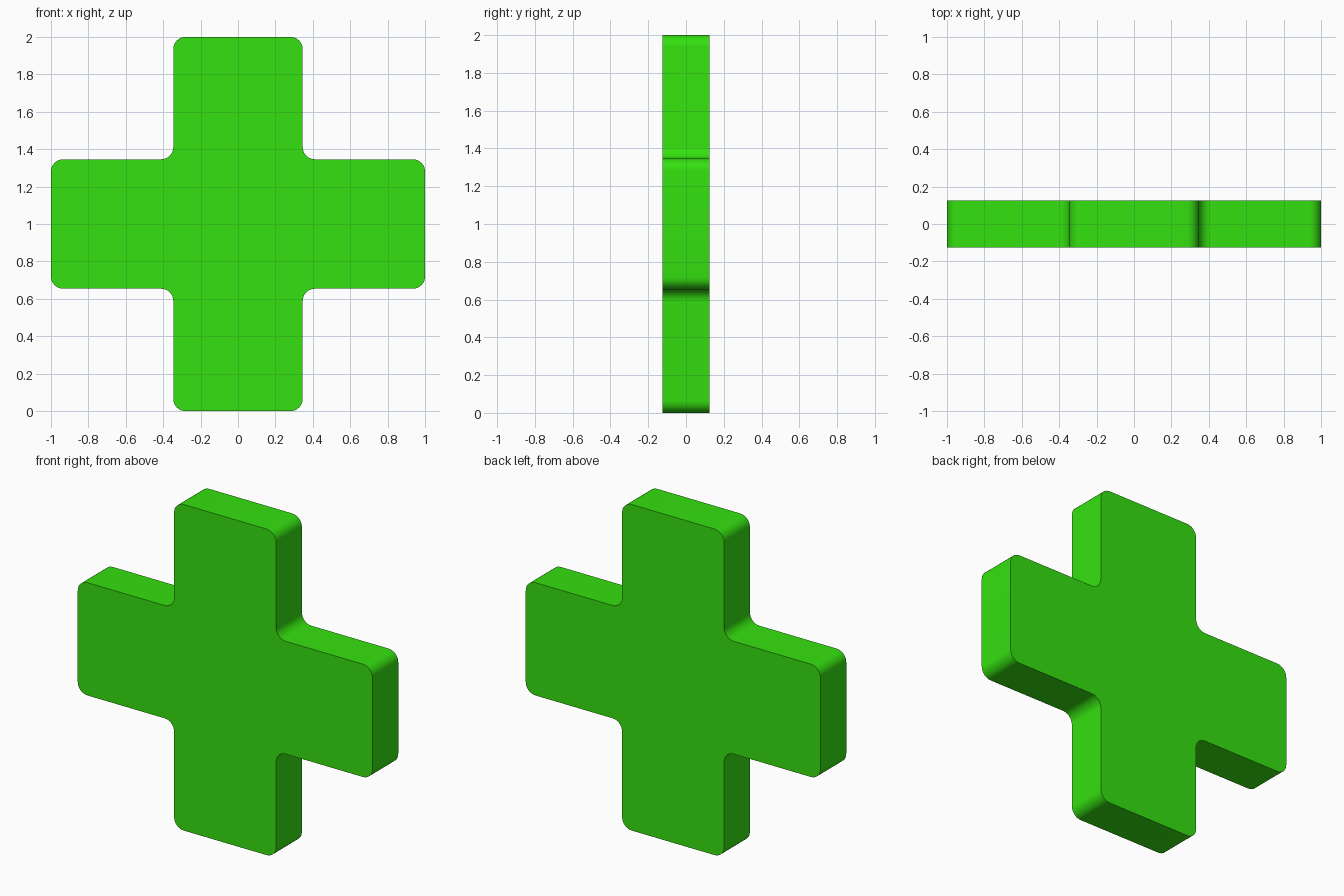
import bpy, bmesh, math

if "Cube" in bpy.data.objects:
    bpy.data.objects.remove(bpy.data.objects["Cube"])

ARM, HALF, DEPTH, RADIUS = 0.346, 1.0, 0.125, 0.065

# Cross outline: one quadrant's three corners repeated by quarter turns
corners = []
for q in range(4):
    c, s = round(math.cos(q * math.pi / 2)), round(math.sin(q * math.pi / 2))
    for x, z in ((HALF, -ARM), (HALF, ARM), (ARM, ARM)):
        corners.append((x * c - z * s, x * s + z * c))

bm = bmesh.new()
face = bm.faces.new([bm.verts.new((x, -DEPTH, z + HALF)) for x, z in corners])

# Thicken, then round every upright corner edge, inner and outer
ext = bmesh.ops.extrude_face_region(bm, geom=[face], use_keep_orig=True)
bmesh.ops.translate(bm, vec=(0, 2 * DEPTH, 0),
                    verts=[g for g in ext["geom"] if isinstance(g, bmesh.types.BMVert)])
depth_edges = [e for e in bm.edges if abs(e.verts[0].co.y - e.verts[1].co.y) > DEPTH]
bmesh.ops.bevel(bm, geom=depth_edges, offset=RADIUS, segments=8, profile=0.5,
                affect='EDGES')
bmesh.ops.recalc_face_normals(bm, faces=bm.faces)

mesh = bpy.data.meshes.new("cross")
bm.to_mesh(mesh)
bm.free()
cross = bpy.data.objects.new("cross", mesh)
bpy.context.collection.objects.link(cross)

# Bright green
mat = bpy.data.materials.new("green")
mat.diffuse_color = (0.035, 0.75, 0.005, 1)
mat.use_nodes = True
mat.node_tree.nodes["Principled BSDF"].inputs["Base Color"].default_value = mat.diffuse_color
mesh.materials.append(mat)

# Smooth rounded corners, crisp front and back rims
bpy.context.view_layer.objects.active = cross
cross.select_set(True)
bpy.ops.object.shade_smooth_by_angle(angle=math.radians(30))
